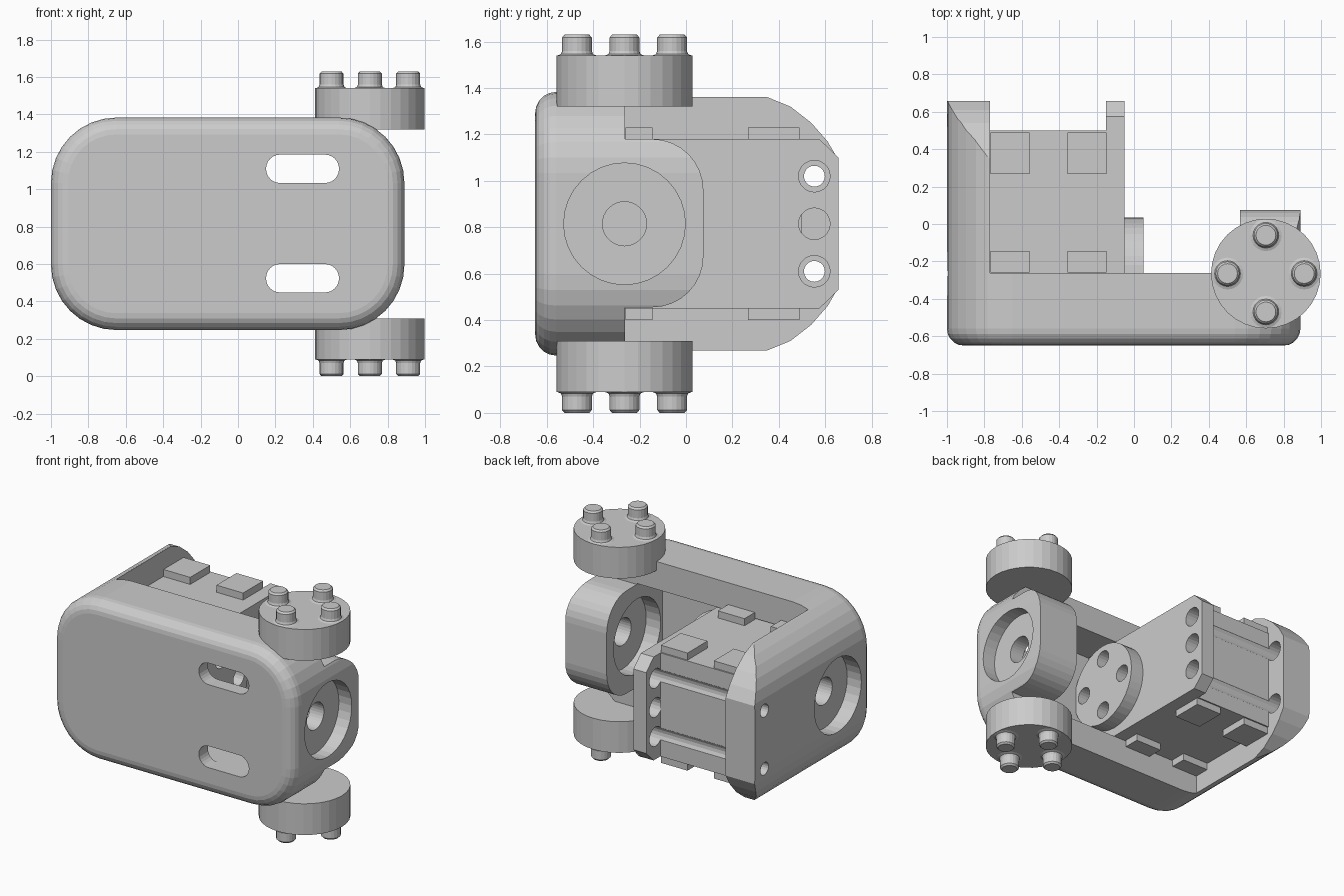
import bpy, bmesh, math

if "Cube" in bpy.data.objects:
    bpy.data.objects.remove(bpy.data.objects["Cube"])

ZC = 0.815  # mid height: everything mirrors about this plane


def loft(name, rings):
    """Solid from equal-length point rings, capped at both ends."""
    bm = bmesh.new()
    vs = [[bm.verts.new(p) for p in r] for r in rings]
    n = len(vs[0])
    for a, b in zip(vs, vs[1:]):
        for i in range(n):
            bm.faces.new((a[i], a[(i + 1) % n], b[(i + 1) % n], b[i]))
    bm.faces.new(vs[0])
    bm.faces.new(vs[-1])
    bmesh.ops.recalc_face_normals(bm, faces=bm.faces)
    me = bpy.data.meshes.new(name)
    bm.to_mesh(me)
    bm.free()
    ob = bpy.data.objects.new(name, me)
    bpy.context.collection.objects.link(ob)
    return ob


def place(u, v, axis, d):
    return {'x': (d, u, v), 'y': (u, d, v), 'z': (u, v, d)}[axis]


def extrude(name, pts, axis, a, b):
    return loft(name, [[place(u, v, axis, d) for u, v in pts] for d in (a, b)])


def box(name, x0, x1, y0, y1, z0, z1):
    return extrude(name, [(x0, y0), (x1, y0), (x1, y1), (x0, y1)], 'z', z0, z1)


def lathe(name, u, v, axis, profile, n=32):
    return loft(name, [[place(u + r * math.cos(2 * math.pi * i / n),
                              v + r * math.sin(2 * math.pi * i / n), axis, d)
                        for i in range(n)] for r, d in profile])


def cyl(name, u, v, axis, r, a, b, n=32):
    return lathe(name, u, v, axis, [(r, a), (r, b)], n)


def rounded(u0, u1, v0, v1, r, n=8):
    pts = []
    for k, (cu, cv) in enumerate([(u1 - r, v1 - r), (u0 + r, v1 - r),
                                  (u0 + r, v0 + r), (u1 - r, v0 + r)]):
        for i in range(n + 1):
            t = math.pi / 2 * (k + i / n)
            pts.append((cu + r * math.cos(t), cv + r * math.sin(t)))
    return pts


def boolean(ob, tools, op='DIFFERENCE'):
    for t in tools:
        m = ob.modifiers.new('bool', 'BOOLEAN')
        m.operation, m.object, m.solver = op, t, 'EXACT'
        bpy.context.view_layer.update()
        dg = bpy.context.evaluated_depsgraph_get()
        me = bpy.data.meshes.new_from_object(ob.evaluated_get(dg))
        ob.modifiers.clear()
        ob.data = me
        bpy.data.objects.remove(t)


def mirrored(pts):
    return pts + [(y, 2 * ZC - z) for y, z in reversed(pts)]


# Bracket: rounded block with a soft front edge
rings = []
for i in range(6):
    t = math.pi / 2 * i / 5
    s, y = 0.09 * (1 - math.sin(t)), -0.65 + 0.09 * (1 - math.cos(t))
    rings.append([(u, y, v) for u, v in
                  rounded(-1 + s, 0.89 - s, 0.247 + s, 1.383 - s, 0.35 - s)])
rings.append([(x, 0.8, z) for x, y, z in rings[-1]])
bracket = loft('bracket', rings)

# Keep only the tray, the left wall and the right bearing wall
keep = box('keep', -1.2, 1.2, -1, -0.262, -1, 3)
left = extrude('left_profile', mirrored([
    (-0.9, 1.5), (0.2, 1.5), (0.2, 1.388), (0.34, 1.365), (0.45, 1.32),
    (0.54, 1.25), (0.61, 1.17), (0.657, 1.09)]), 'x', -1.3, -0.77)
right = extrude('right_profile', rounded(-0.9, 0.075, 0.455, 1.18, 0.22),
                'x', 0.567, 1.3)
boolean(keep, [left, right], 'UNION')
boolean(bracket, [keep], 'INTERSECT')

# Hollow tray, slots, bearing recesses and screw holes
cuts = [box('tray_cut', -0.77, 0.567, -0.55, 0.9, 0.445, 1.187)]
for z in (0.445, 1.03):
    cuts.append(extrude('slot_cut', rounded(0.15, 0.54, z + 0.003, z + 0.155, 0.075, 6),
                        'y', -0.8, -0.4))
for a, b in ((-1.1, -0.89), (0.79, 1.0), (0.5, 0.68)):
    cuts.append(cyl('bearing_cut', -0.265, ZC, 'x', 0.262, a, b))
for a, b in ((-1.1, -0.7), (0.5, 1.0)):
    cuts.append(cyl('shaft_cut', -0.265, ZC, 'x', 0.095, a, b))
for z in (ZC - 0.205, ZC + 0.205):
    cuts.append(cyl('screw_cut', 0.553, z, 'x', 0.045, -1.1, -0.7, 20))
    cuts.append(cyl('screw_bore_cut', 0.553, z, 'x', 0.07, -0.87, -0.7, 20))
boolean(bracket, cuts)

# Motor body and its flange with chamfered corners
motor = box('motor_body', -0.775, -0.12, -0.54, 0.50, 0.45, 1.18)
flange = extrude('motor_flange', mirrored([(-0.54, 1.18), (0.575, 1.18), (0.657, 1.1)]),
                 'x', -0.15, -0.05)
boolean(motor, [flange], 'UNION')
cuts = [cyl('groove_cut', 0.553, ZC + d, 'x', 0.068, a, 0.1, 20)
        for d, a in ((-0.205, -0.9), (0, -0.151), (0.205, -0.9))]
boolean(motor, cuts)

# Pads on the motor's top and bottom
for x in (-0.768, -0.355):
    for y0, y1 in ((-0.26, -0.145), (0.267, 0.49)):
        for z in (1.17, 0.40):
            box('motor_pad', x, x + 0.208, y0, y1, z, z + 0.06)

# Round horn on the motor shaft, with four holes
horn = cyl('motor_horn', -0.265, ZC, 'x', 0.30, -0.06, 0.052, 40)
boolean(horn, [cyl('horn_cut', -0.265 + 0.2 * dy, ZC + 0.2 * dz, 'x', 0.06, -0.04, 0.2, 20)
               for dy, dz in ((1, 0), (-1, 0), (0, 1), (0, -1))])

# Round lugs with four pegs, above and below
for s in (1, -1):
    def h(z):
        return ZC + s * (z - ZC)
    cyl('lug', 0.705, -0.265, 'z', 0.293, h(1.32), h(1.54), 32)
    for dx, dy in ((1, 0), (-1, 0), (0, 1), (0, -1)):
        lathe('lug_peg', 0.705 + 0.205 * dx, -0.265 + 0.205 * dy, 'z',
              [(0.085, h(1.53)), (0.085, h(1.54)), (0.069, h(1.546)), (0.064, h(1.56)),
               (0.064, h(1.618)), (0.053, h(1.63))], 20)
